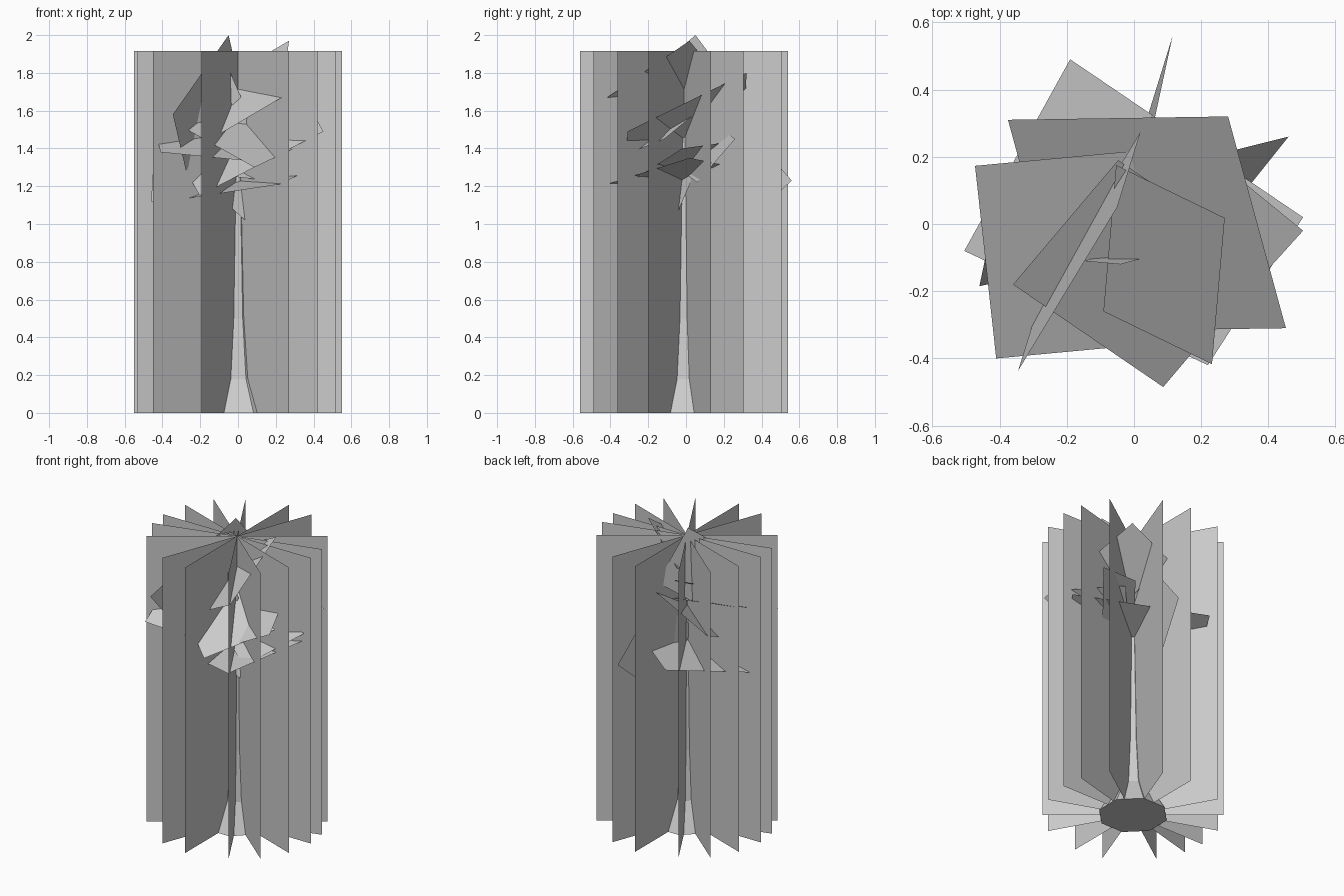
import bpy
from math import radians, sin, cos, pi
from mathutils import Vector

if "Cube" in bpy.data.objects:
    bpy.data.objects.remove(bpy.data.objects["Cube"])

AXIS = Vector((0.0, -0.01, 0.0))


def make_mesh(name, verts, faces):
    me = bpy.data.meshes.new(name)
    me.from_pydata([tuple(v) for v in verts], [], faces)
    me.update()
    ob = bpy.data.objects.new(name, me)
    bpy.context.collection.objects.link(ob)
    return ob


# Tapered eight-sided trunk with a flared foot
sides = 8
profile = [(0.0, 0.215), (0.18, 0.11), (0.5, 0.065), (1.0, 0.042), (1.5, 0.018)]
verts, faces = [], []
for z, r in profile:
    for i in range(sides):
        a = 2 * pi * (i + 0.5) / sides
        verts.append(AXIS + Vector((r * cos(a), r * sin(a), z)))
for k in range(len(profile) - 1):
    for i in range(sides):
        j = (i + 1) % sides
        faces.append((k * sides + i, k * sides + j,
                      (k + 1) * sides + j, (k + 1) * sides + i))
faces.append(tuple(reversed(range(sides))))
faces.append(tuple(range((len(profile) - 1) * sides, len(profile) * sides)))
make_mesh("trunk", verts, faces)

# Upright crossed panels through the trunk axis (angles measured from the front)
verts, faces = [], []
for deg in (-20.5, 0, 29.5, 50, 70, 90, 105, 125):
    d = Vector((sin(radians(deg)), -cos(radians(deg)), 0)) * 0.55
    n = len(verts)
    up = Vector((0, 0, 1.915))
    verts += [AXIS - d, AXIS + d, AXIS + d + up, AXIS - d + up]
    faces.append((n, n + 1, n + 2, n + 3))
make_mesh("crossed_panels", verts, faces)

# Foliage cards: three corners each, the fourth completes the parallelogram
cards = [
    ((-.375, .31, 1.46), (.28, .32, 1.80), (.452, -.31, 1.49)),
    ((.03, .22, 1.58), (-.473, .173, 1.63), (-.41, -.40, 1.38)),
    ((-.36, -.18, 1.55), (.087, -.485, 1.30), (.40, -.115, 1.45)),
    ((-.053, .175, 1.78), (.27, .018, 1.97), (.232, -.417, 1.67)),
    ((-.345, -.437, 1.58), (-.05, .05, 2.0), (.02, .275, 1.70)),
    ((.115, .56, 1.23), (.05, .26, 1.57), (-.04, -.03, 1.30)),
    ((.46, .26, 1.45), (.30, .06, 1.22), (-.02, -.02, 1.28)),
    ((.503, -.02, 1.40), (.25, -.30, 1.22), (-.02, -.08, 1.25)),
    ((-.46, -.185, 1.12), (-.44, -.09, 1.45), (-.02, .0, 1.40)),
    ((.07, -.09, 1.55), (-.04, -.12, 1.80), (-.15, -.11, 1.60)),
    ((-.075, -.10, 1.12), (.06, -.07, 1.0), (.16, .05, 1.28)),
]
verts, faces = [], []
for pts in cards:
    a, b, c = (Vector(p) for p in pts)
    n = len(verts)
    verts += [a, b, c, a + c - b]
    faces.append((n, n + 1, n + 2, n + 3))

# Broad low card with a slightly skewed last corner
n = len(verts)
verts += [(-.505, -.08, 1.10), (.22, -.42, 1.21), (.503, .02, 1.35), (-.19, .49, 1.25)]
faces.append((n, n + 1, n + 2, n + 3))
make_mesh("foliage_cards", verts, faces)
